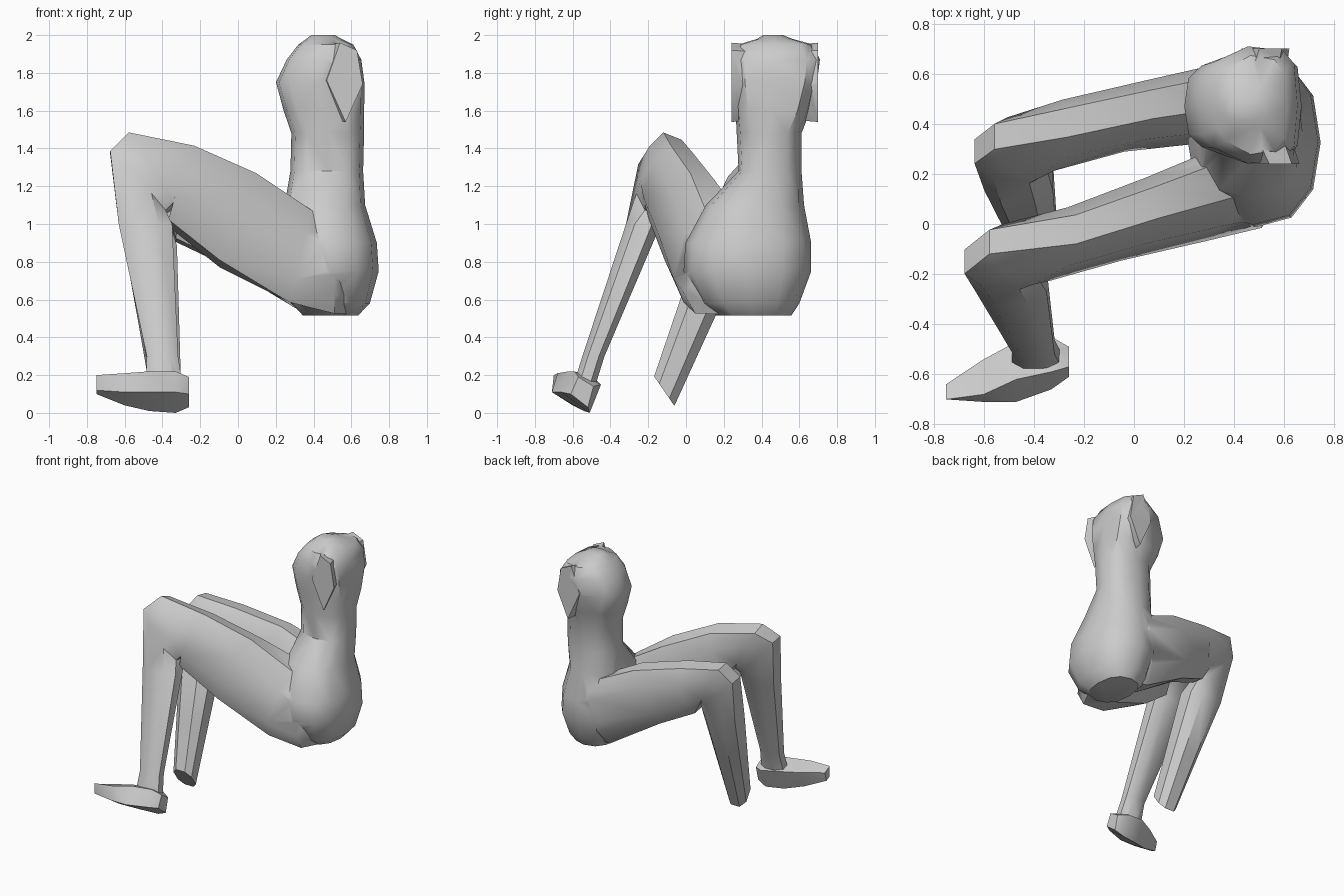
import bpy, bmesh, math
from mathutils import Vector

if "Cube" in bpy.data.objects:
    bpy.data.objects.remove(bpy.data.objects["Cube"])


def loft(name, rings):
    """Skin a list of equally sized point rings, capping both ends."""
    bm = bmesh.new()
    vs = [[bm.verts.new(p) for p in r] for r in rings]
    n = len(vs[0])
    for r0, r1 in zip(vs, vs[1:]):
        for i in range(n):
            j = (i + 1) % n
            bm.faces.new((r0[i], r0[j], r1[j], r1[i]))
    bm.faces.new(vs[0])
    bm.faces.new(vs[-1])
    bmesh.ops.triangulate(bm, faces=[f for f in bm.faces if len(f.verts) == 4])
    bmesh.ops.recalc_face_normals(bm, faces=bm.faces[:])
    me = bpy.data.meshes.new(name)
    bm.to_mesh(me)
    bm.free()
    ob = bpy.data.objects.new(name, me)
    bpy.context.collection.objects.link(ob)
    return ob


def ring(c, a, b, n=8, k=0.8):
    """Rounded-square ring around c spanned by half-axes a and b."""
    c, a, b = Vector(c), Vector(a), Vector(b)
    pts = []
    for i in range(n):
        t = 2 * math.pi * (i + 0.5 * (n == 8)) / n
        u, v = math.cos(t), math.sin(t)
        pts.append(c + a * math.copysign(abs(u) ** k, u) * 1.04
                   + b * math.copysign(abs(v) ** k, v) * 1.04)
    return pts


def torso_ring(z, x, y, rx, ry, k, back):
    """Horizontal ring; back > 0 keeps the rear (+x) full width and narrows the chest."""
    pts = ring((x, y, z), (rx, 0, 0), (0, ry, 0), 12, k)
    for p in pts:
        p.y = y + (p.y - y) * (1 + back * min(0, (p.x - x) / rx))
    return pts


# Torso: z, centre x, centre y, half width x, half width y, squareness, chest taper
torso = [
    (.515, .49, .36, .14, .19, .85, 0), (.58, .49, .34, .20, .25, .85, 0),
    (.75, .485, .325, .25, .325, .85, 0), (.90, .475, .33, .25, .32, .85, 0),
    (1.10, .46, .365, .205, .25, .85, 0), (1.28, .47, .445, .185, .16, .8, 0),
    (1.48, .475, .44, .185, .165, .8, 0), (1.60, .455, .46, .205, .19, .6, .15),
    (1.75, .435, .47, .225, .215, .5, .3), (1.87, .455, .475, .19, .225, .5, .3),
    (1.95, .465, .475, .14, .19, .6, .3), (1.98, .455, .47, .09, .09, .9, 0),
    (2.0, .45, .46, .06, .05, .9, 0)]
body = loft("body", [torso_ring(*r) for r in torso])

# Shoulder stumps: flat pointed ends growing out of the torso
stump = [(.54, 1.96), (.63, 1.92), (.66, 1.74), (.57, 1.54), (.47, 1.76)]


def shoulder(name, y, dx):
    outer = [(x + dx, y, z) for x, z in stump]
    inner = [(.47 + (x - .57) * 1.3, .47, 1.75 + (z - 1.75) * .9) for x, z in stump]
    return loft(name, [inner, outer])


parts = [shoulder("near_shoulder", .24, 0),
         shoulder("far_shoulder", .70, -.04)]

# Legs: ring centre, half-axis a (sideways), half-axis b (towards the shin side)
near = [
    ((.60, .26, .70), (0, .13, 0), (.03, .03, .18)),
    ((.51, .17, .75), (0, .17, 0), (.0, .04, .23)),
    ((.33, .125, .83), (0, .165, 0), (.06, .06, .25)),
    ((0, .02, 1.02), (0, .135, -.04), (.1, .07, .235)),
    ((-.3, -.08, 1.20), (0, .12, -.04), (.07, .06, .2)),
    ((-.46, -.12, 1.28), (0, .10, -.04), (-.12, .05, .19)),
    ((-.53, -.16, 1.22), (0, .10, -.02), (-.15, .01, .16)),
    ((-.49, -.225, 1.0), (0, .095, 0), (-.145, 0, 0)),
    ((-.40, -.49, .30), (0, .06, 0), (-.085, 0, 0)),
    ((-.39, -.54, .14), (0, .06, 0), (-.10, 0, 0))]
far = [
    ((.55, .45, .72), (0, .12, 0), (.06, .03, .18)),
    ((.36, .49, .80), (0, .14, 0), (.06, .05, .25)),
    ((0, .43, 1.0), (0, .12, -.02), (.08, .05, .21)),
    ((-.3, .355, 1.1), (0, .12, -.02), (.03, .05, .19)),
    ((-.45, .30, 1.14), (0, .105, -.02), (-.11, .05, .19)),
    ((-.49, .27, 1.08), (0, .10, -.02), (-.15, .02, .14)),
    ((-.46, .19, .87), (0, .12, -.03), (-.14, 0, 0)),
    ((-.42, .04, .50), (0, .09, -.05), (-.11, 0, 0)),
    ((-.38, -.115, .115), (0, .055, -.08), (-.08, 0, 0))]
for name, leg in (("near_leg", near), ("far_leg", far)):
    parts.append(loft(name, [ring(*r) for r in leg]))

# Foot: x, then four (y, z) corners, sole tilted with the shin
foot = [
    (-.75, (-.70, .12), (-.66, .10), (-.64, .17), (-.70, .20)),
    (-.60, (-.71, .11), (-.60, .04), (-.54, .17), (-.68, .21)),
    (-.47, (-.71, .11), (-.54, .01), (-.47, .17), (-.62, .22)),
    (-.33, (-.66, .11), (-.51, 0), (-.45, .15), (-.59, .22)),
    (-.26, (-.61, .10), (-.52, .03), (-.49, .14), (-.57, .19))]
parts.append(loft("foot", [[(x, y, z) for y, z in c] for x, *c in foot]))

# Fuse everything into one skin
bpy.ops.object.select_all(action='DESELECT')
body.select_set(True)
bpy.context.view_layer.objects.active = body
for p in parts:
    m = body.modifiers.new(p.name, 'BOOLEAN')
    m.operation, m.solver, m.object = 'UNION', 'EXACT', p
    bpy.ops.object.modifier_apply(modifier=m.name)
    bpy.data.objects.remove(p)
bpy.ops.object.shade_smooth_by_angle(angle=math.radians(40))
